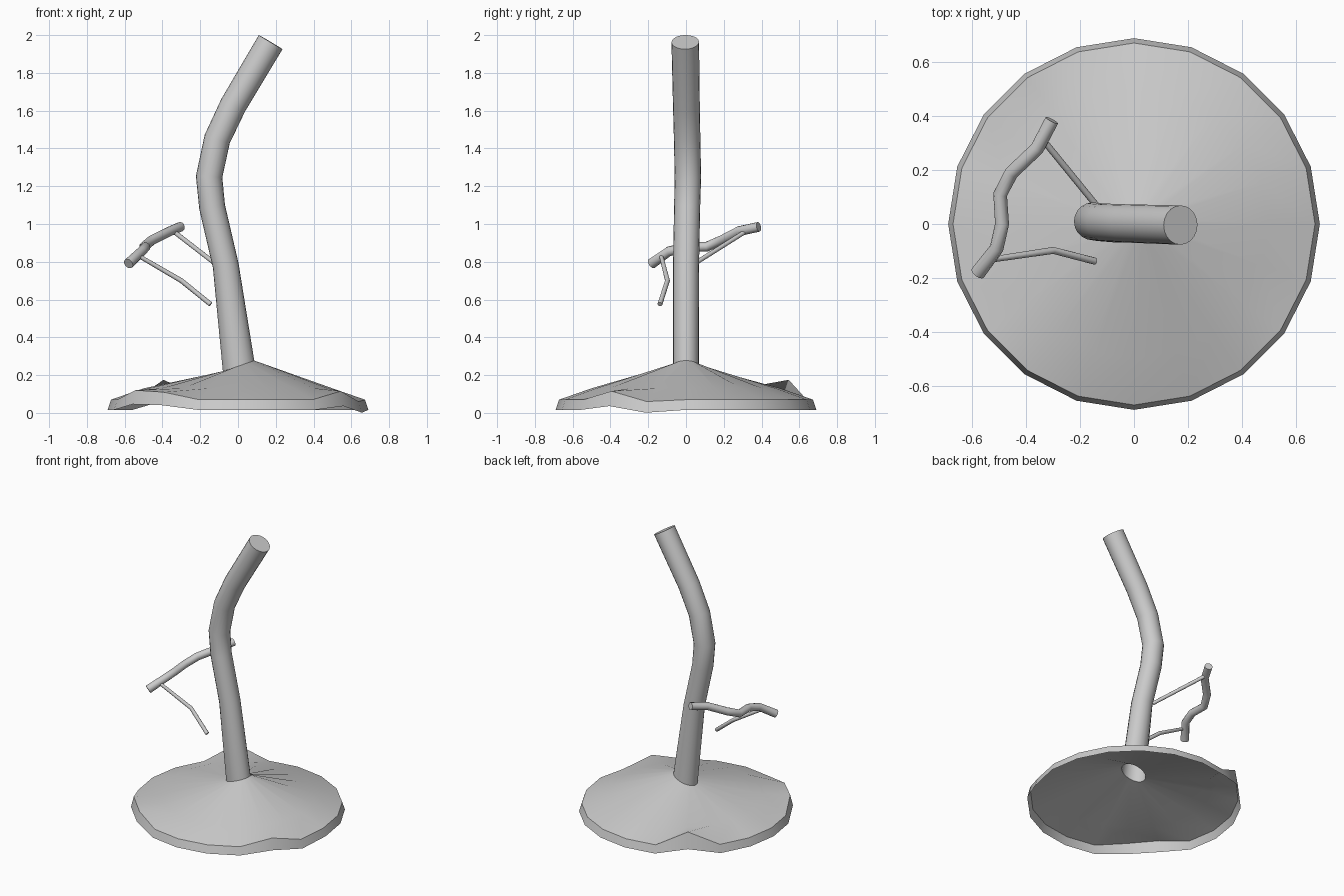
import bpy, bmesh, math
from mathutils import Vector

if "Cube" in bpy.data.objects:
    bpy.data.objects.remove(bpy.data.objects["Cube"])


def tube_rings(path, sides, ref, first_tangent=None):
    """Rings of points square to a path of (x, y, z, radius)."""
    pts = [Vector(p[:3]) for p in path]
    rings = []
    for i, p in enumerate(pts):
        a = (p - pts[i - 1]).normalized() if i > 0 else Vector()
        b = (pts[i + 1] - p).normalized() if i < len(pts) - 1 else Vector()
        t = (a + b).normalized()
        if i == 0 and first_tangent:
            t = Vector(first_tangent).normalized()
        u = Vector(ref).cross(t).normalized()
        v = t.cross(u)
        r = path[i][3]
        rings.append([p + r * (math.cos(k * math.tau / sides) * u
                               + math.sin(k * math.tau / sides) * v)
                      for k in range(sides)])
    return rings


def skin(name, rings, cap_start=True, angle=50):
    """Join rings into a smooth-shaded tube with a capped end."""
    bm = bmesh.new()
    loops = [[bm.verts.new(p) for p in ring] for ring in rings]
    n = len(loops[0])
    for lo, hi in zip(loops, loops[1:]):
        for k in range(n):
            j = (k + 1) % n
            bm.faces.new((lo[k], lo[j], hi[j], hi[k]))
    bm.faces.new(loops[-1])
    if cap_start:
        bm.faces.new(loops[0][::-1])
    mesh = bpy.data.meshes.new(name)
    bm.to_mesh(mesh)
    bm.free()
    obj = bpy.data.objects.new(name, mesh)
    bpy.context.collection.objects.link(obj)
    bpy.ops.object.select_all(action='DESELECT')
    obj.select_set(True)
    bpy.context.view_layer.objects.active = obj
    bpy.ops.object.shade_smooth_by_angle(angle=math.radians(angle))
    return obj


# Hollow trunk flaring into a wide root skirt, with a few uneven rim points
SIDES = 20
LIFT = {7: (0.105, 0.045), 12: (0.05, 0.03), 13: (0.04, 0.025),
        18: (0.045, 0.02), 19: (-0.01, -0.015)}


def skirt_ring(radius, z, which=None):
    return [Vector((radius * math.cos(k * math.tau / SIDES),
                    radius * math.sin(k * math.tau / SIDES),
                    z + (LIFT.get(k, (0, 0))[which] if which is not None else 0)))
            for k in range(SIDES)]


trunk_path = [(0.003, 0, 0.248, 0.088), (-0.065, 0, 0.78, 0.069),
              (-0.137, 0.006, 1.09, 0.069), (-0.153, 0.01, 1.25, 0.07),
              (-0.11, 0.006, 1.45, 0.07), (-0.025, 0.002, 1.63, 0.071),
              (0.173, -0.004, 1.963, 0.073)]
trunk = tube_rings(trunk_path, SIDES, (0, 1, 0), (-0.35, 0, 1))
for p in trunk[0]:
    p.y *= 0.78
skin("trunk_and_roots",
     [skirt_ring(0.69, 0.016, 1), skirt_ring(0.672, 0.07, 0),
      skirt_ring(0.5, 0.13)] + trunk,
     cap_start=False, angle=40)

# Side branch and the two twigs linking it to the trunk
r = 0.026
branches = {
    "side_branch": [(-0.305, 0.385, 0.985, r), (-0.36, 0.28, 0.962, r),
                    (-0.455, 0.19, 0.915, r), (-0.497, 0.11, 0.88, r),
                    (-0.49, 0.0, 0.877, r), (-0.51, -0.09, 0.855, r),
                    (-0.58, -0.182, 0.79, r + 0.002)],
    "upper_twig": [(-0.34, 0.315, 0.96, 0.012), (-0.12, 0.045, 0.79, 0.012)],
    "lower_twig": [(-0.515, -0.13, 0.825, 0.011), (-0.30, -0.098, 0.70, 0.013),
                   (-0.145, -0.138, 0.575, 0.013)],
}
for name, path in branches.items():
    skin(name, tube_rings(path, 12, (0, 0, 1)))
